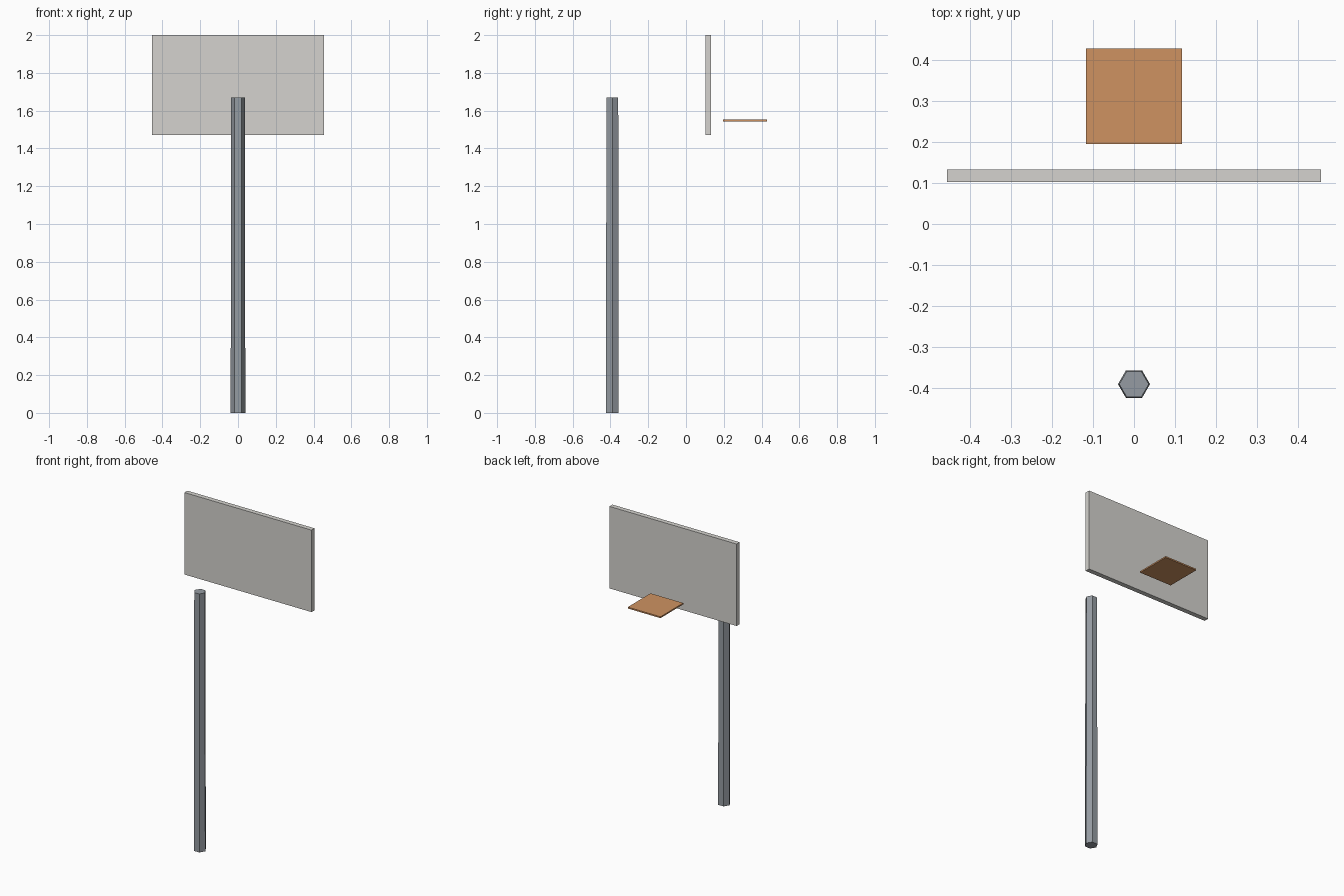
import bpy

if "Cube" in bpy.data.objects:
    bpy.data.objects.remove(bpy.data.objects["Cube"])


def box(name, lo, hi):
    bpy.ops.mesh.primitive_cube_add(size=1, location=[(a + b) / 2 for a, b in zip(lo, hi)])
    ob = bpy.context.object
    ob.name = name
    ob.scale = [b - a for a, b in zip(lo, hi)]
    bpy.ops.object.transform_apply(location=False, rotation=False, scale=True)
    return ob


def colour(ob, name, rgb):
    mat = bpy.data.materials.new(name)
    mat.diffuse_color = (*rgb, 1)
    mat.use_nodes = True
    mat.node_tree.nodes["Principled BSDF"].inputs["Base Color"].default_value = mat.diffuse_color
    ob.data.materials.append(mat)


# Slightly tapered hexagonal pole, corners on the x axis
height = 1.67
bpy.ops.mesh.primitive_cone_add(vertices=6, radius1=0.039, radius2=0.036, depth=height,
                                location=(0, -0.39, height / 2), rotation=(0, 0, 0.5235988))
pole = bpy.context.object
pole.name = "pole"
colour(pole, "steel", (0.30, 0.33, 0.36))

# Backboard
board = box("backboard", (-0.455, 0.102, 1.47), (0.455, 0.133, 2.0))
colour(board, "board_white", (0.66, 0.65, 0.62))

# Square hoop plate
hoop = box("hoop_plate", (-0.117, 0.195, 1.543), (0.117, 0.428, 1.552))
colour(hoop, "orange", (0.62, 0.29, 0.12))
